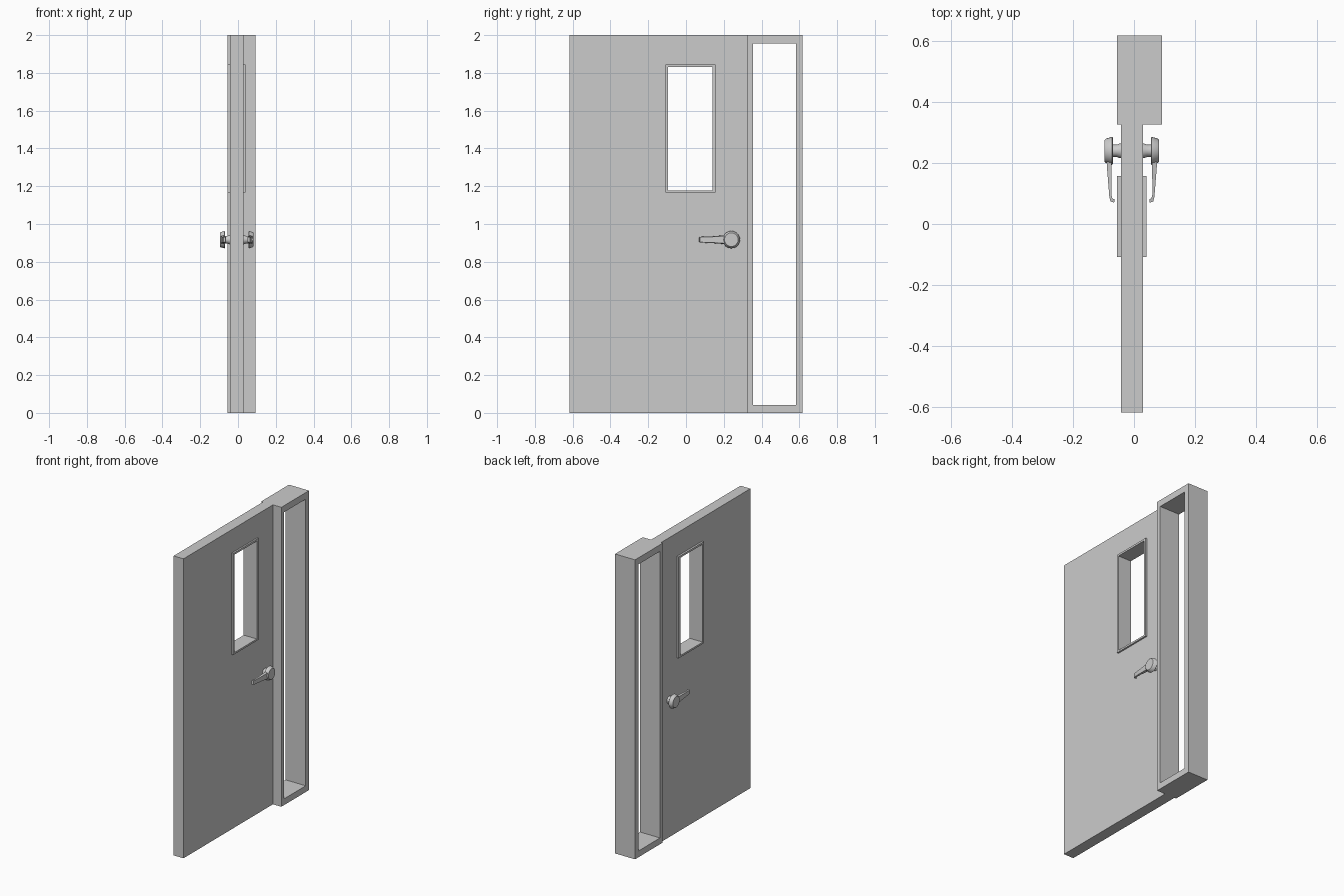
import bpy, bmesh, math

if "Cube" in bpy.data.objects:
    bpy.data.objects.remove(bpy.data.objects["Cube"])

CX, HY, HZ = -0.007, 0.24, 0.917   # door mid-plane, handle axis


def finish(name, bm):
    bmesh.ops.recalc_face_normals(bm, faces=bm.faces[:])
    me = bpy.data.meshes.new(name)
    bm.to_mesh(me)
    bm.free()
    ob = bpy.data.objects.new(name, me)
    bpy.context.collection.objects.link(ob)
    bpy.ops.object.select_all(action='DESELECT')
    ob.select_set(True)
    bpy.context.view_layer.objects.active = ob
    bpy.ops.object.shade_smooth_by_angle(angle=math.radians(35))
    return ob


def skin(bm, loops, closed=False):
    """Bridge a list of vertex loops with quads."""
    n = len(loops[0])
    pairs = list(zip(loops, loops[1:] + loops[:1])) if closed else list(zip(loops, loops[1:]))
    for a, b in pairs:
        for i in range(n):
            j = (i + 1) % n
            bm.faces.new((a[i], a[j], b[j], b[i]))


def ring(name, x0, x1, outer, inner):
    """Rectangular slab with a rectangular opening; rects are y0, y1, z0, z1."""
    bm = bmesh.new()

    def loop(x, r):
        y0, y1, z0, z1 = r
        return [bm.verts.new((x, y, z)) for y, z in ((y0, z0), (y1, z0), (y1, z1), (y0, z1))]
    skin(bm, [loop(x0, outer), loop(x1, outer), loop(x1, inner), loop(x0, inner)], True)
    return finish(name, bm)


def lathe(name, side, profile, seg=24):
    """Turned part around the handle axis; profile is (distance from mid-plane, radius)."""
    bm = bmesh.new()
    loops = []
    for d, r in profile:
        loops.append([bm.verts.new((CX + side * d,
                                    HY + r * math.cos(2 * math.pi * i / seg),
                                    HZ + r * math.sin(2 * math.pi * i / seg))) for i in range(seg)])
    skin(bm, loops)
    bm.faces.new(loops[0])
    bm.faces.new(loops[-1])
    return finish(name, bm)


def lever(name, side):
    # stations: inner distance, outer distance, y inner, y outer, half height
    stations = [(0.066, 0.084, 0.235, 0.235, 0.024), (0.066, 0.082, 0.19, 0.19, 0.022),
                (0.067, 0.078, 0.14, 0.14, 0.018), (0.067, 0.074, 0.095, 0.09, 0.016),
                (0.064, 0.070, 0.084, 0.074, 0.016), (0.057, 0.058, 0.081, 0.070, 0.015)]
    bm = bmesh.new()
    loops = []
    for d0, d1, y0, y1, h in stations:
        loops.append([bm.verts.new((CX + side * d, y, HZ + z)) for d, y, z in
                      ((d0, y0, -h), (d1, y1, -h * 0.85), (d1, y1, h * 0.85), (d0, y0, h))])
    skin(bm, loops)
    bm.faces.new(loops[0])
    bm.faces.new(loops[-1])
    return finish(name, bm)


# Door leaf, window trim and sidelight frame
window = (-0.105, 0.15, 1.17, 1.838)
ring("door_leaf", -0.043, 0.03, (-0.618, 0.33, 0, 2), window)
ring("window_trim", -0.056, 0.041, (-0.109, 0.157, 1.166, 1.844), (-0.096, 0.14, 1.178, 1.831))
ring("sidelight_frame", -0.056, 0.092, (0.326, 0.618, 0, 2), (0.354, 0.583, 0.042, 1.956))

# Handles on both faces
for side, label in ((-1, "left"), (1, "right")):
    lathe("handle_stem_" + label, side, [(0.03, 0.025), (0.04, 0.024), (0.05, 0.02), (0.066, 0.02)])
    lathe("handle_knob_" + label, side,
          [(0.062, 0.042), (0.065, 0.046), (0.085, 0.040), (0.089, 0.036)])
    lever("handle_lever_" + label, side)
